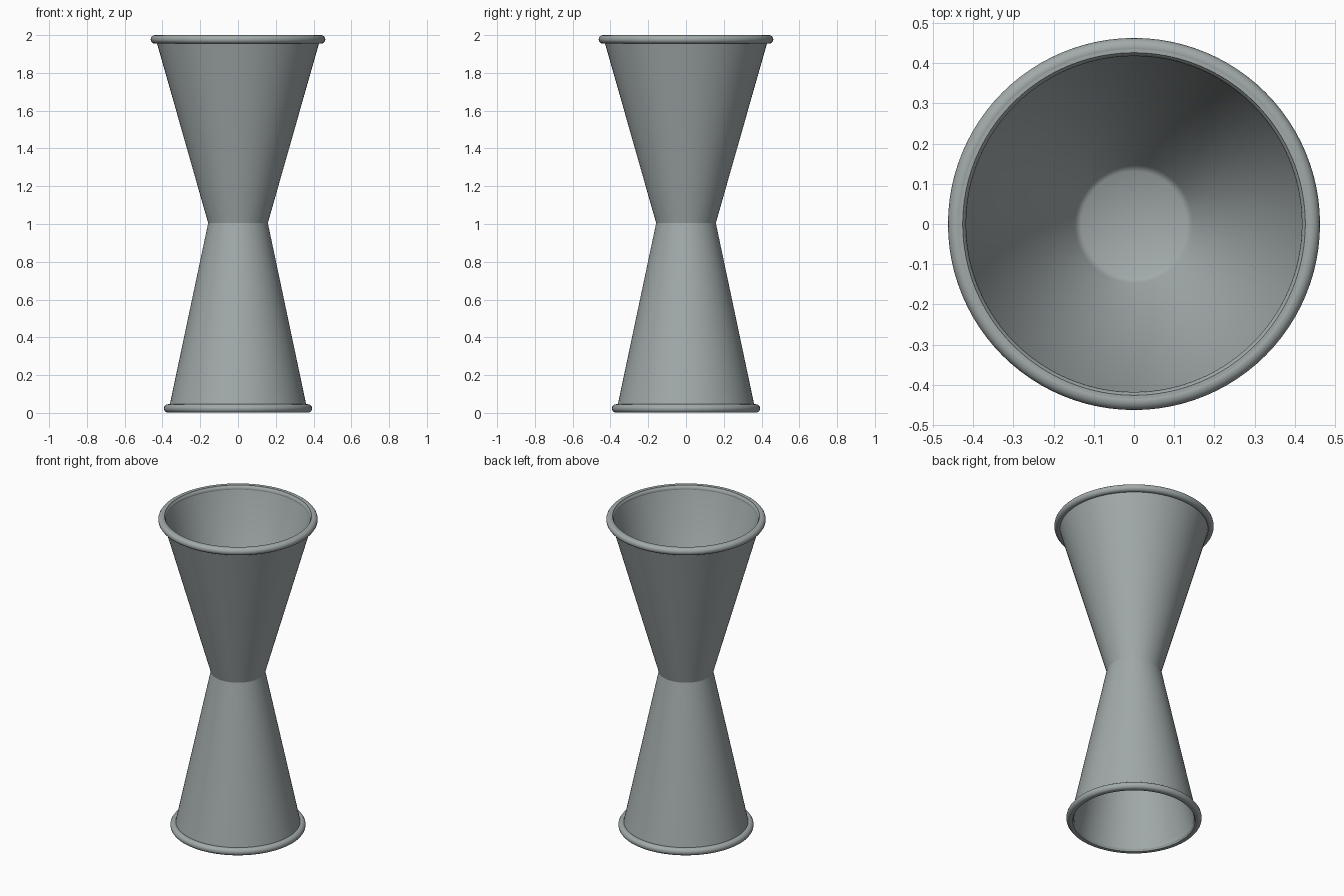
import bpy, bmesh, math

if "Cube" in bpy.data.objects:
    bpy.data.objects.remove(bpy.data.objects["Cube"])

SEG = 96
steel = bpy.data.materials.new("brushed steel grey")
steel.diffuse_color = (0.36, 0.40, 0.40, 1)
steel.use_nodes = True
steel.node_tree.nodes["Principled BSDF"].inputs["Base Color"].default_value = steel.diffuse_color


def revolve(name, profile, closed=False):
    """Spin an (r, z) profile around the z axis."""
    bm = bmesh.new()
    rings = []
    for r, z in profile:
        if r < 1e-6:
            rings.append([bm.verts.new((0, 0, z))] * SEG)
        else:
            rings.append([bm.verts.new((r * math.cos(2 * math.pi * i / SEG),
                                        r * math.sin(2 * math.pi * i / SEG), z))
                          for i in range(SEG)])
    pairs = list(zip(rings, rings[1:]))
    if closed:
        pairs.append((rings[-1], rings[0]))
    for a, b in pairs:
        for i in range(SEG):
            j = (i + 1) % SEG
            quad = list(dict.fromkeys((a[i], a[j], b[j], b[i])))
            bm.faces.new(quad)
    bmesh.ops.recalc_face_normals(bm, faces=bm.faces)
    me = bpy.data.meshes.new(name)
    bm.to_mesh(me)
    bm.free()
    me.materials.append(steel)
    ob = bpy.data.objects.new(name, me)
    bpy.context.collection.objects.link(ob)
    bpy.ops.object.select_all(action='DESELECT')
    ob.select_set(True)
    bpy.context.view_layer.objects.active = ob
    bpy.ops.object.shade_smooth_by_angle(angle=math.radians(40))
    return ob


def cup(name, waist_z, mouth_z, mouth_r, waist_r=0.158, wall=0.015):
    """Hollow cone with a closed floor at the waist."""
    d = 1 if mouth_z > waist_z else -1
    revolve(name, [(0, waist_z), (waist_r, waist_z), (mouth_r, mouth_z),
                   (mouth_r - wall, mouth_z),
                   (waist_r - wall + 0.004, waist_z + d * 0.03),
                   (waist_r - wall - 0.012, waist_z + d * 0.018),
                   (0, waist_z + d * 0.015)])


def rim(name, z, r, t=0.0225):
    """Rolled round lip."""
    revolve(name, [(r + t * math.cos(k * math.pi / 8), z + t * math.sin(k * math.pi / 8))
                   for k in range(16)], closed=True)


# large upper cup and small lower cup, meeting at the waist
cup("upper_cup", 1.005, 1.999, 0.441)
cup("lower_cup", 1.005, 0.002, 0.370)

# rolled lips
rim("upper_rim", 1.9775, 0.440)
rim("lower_rim", 0.0235, 0.370)
